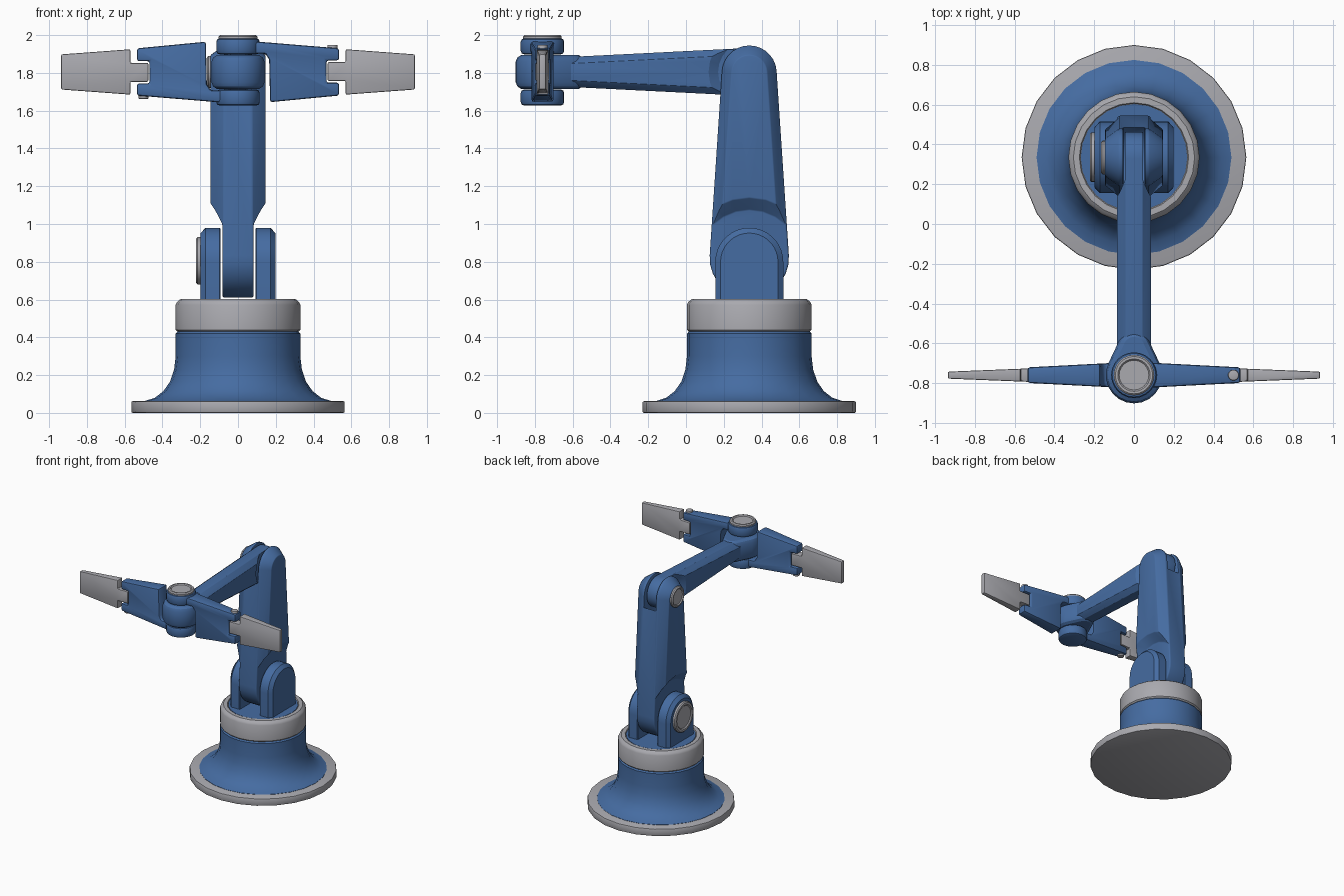
import bpy, bmesh, math

if "Cube" in bpy.data.objects:
    bpy.data.objects.remove(bpy.data.objects["Cube"])

def material(name, rgb):
    m = bpy.data.materials.new(name)
    m.diffuse_color = (*rgb, 1)
    m.use_nodes = True
    m.node_tree.nodes["Principled BSDF"].inputs["Base Color"].default_value = m.diffuse_color
    return m

BLUE = material("blue paint", (0.06, 0.15, 0.36))
GREY = material("light grey", (0.40, 0.40, 0.43))
CY = 0.335                      # y of the base, shoulder and elbow
SHOULDER, ELBOW = 0.805, 1.80   # joint heights
WY, WZ = -0.76, 1.805           # wrist centre

def finish(ob, mat, bevel=0.0, cutters=(), segments=2):
    """Apply cuts and bevel, colour and smooth."""
    if mat:
        ob.data.materials.append(mat)
    bpy.ops.object.select_all(action='DESELECT')
    ob.select_set(True)
    bpy.context.view_layer.objects.active = ob
    for c in cutters:
        m = ob.modifiers.new("cut", 'BOOLEAN')
        m.operation, m.solver, m.object = 'DIFFERENCE', 'EXACT', c
        bpy.ops.object.modifier_apply(modifier=m.name)
        bpy.data.objects.remove(c)
    if bevel:
        m = ob.modifiers.new("bevel", 'BEVEL')
        m.width, m.segments, m.limit_method = bevel, segments, 'ANGLE'
        m.angle_limit = math.radians(35)
        bpy.ops.object.modifier_apply(modifier=m.name)
    bpy.ops.object.shade_smooth_by_angle(angle=math.radians(32))
    return ob

def loft(name, layers, axis):
    """Closed solid through 2D outlines [(position, points)] stacked along an axis."""
    put = {'x': lambda p, a, b: (p, a, b), 'y': lambda p, a, b: (a, p, b),
           'z': lambda p, a, b: (a, b, p)}[axis]
    bm = bmesh.new()
    rings = [[bm.verts.new(put(p, a, b)) for a, b in pts] for p, pts in layers]
    n = len(rings[0])
    for r, s in zip(rings, rings[1:]):
        for i in range(n):
            j = (i + 1) % n
            bm.faces.new((r[i], r[j], s[j], s[i]))
    bm.faces.new(rings[0])
    bm.faces.new(rings[-1])
    bmesh.ops.recalc_face_normals(bm, faces=bm.faces)
    me = bpy.data.meshes.new(name)
    bm.to_mesh(me)
    bm.free()
    ob = bpy.data.objects.new(name, me)
    bpy.context.collection.objects.link(ob)
    return ob

def circle(a, b, r, n=24):
    return [(a + r * math.cos(2 * math.pi * i / n), b + r * math.sin(2 * math.pi * i / n))
            for i in range(n)]

def lathe(name, a, b, profile, axis):
    return loft(name, [(h, circle(a, b, r)) for r, h in profile], axis)

def capsule(c1, r1, c2, r2, inset=0.0, n=14):
    """Outline wrapped round two circles."""
    r1, r2 = r1 - inset, r2 - inset
    dx, dy = c2[0] - c1[0], c2[1] - c1[1]
    t, b = math.atan2(dy, dx), math.acos((r1 - r2) / math.hypot(dx, dy))
    pts = []
    for c, r, lo, hi in ((c2, r2, t - b, t + b), (c1, r1, t + b, t + 2 * math.pi - b)):
        for i in range(n + 1):
            w = lo + (hi - lo) * i / n
            pts.append((c[0] + r * math.cos(w), c[1] + r * math.sin(w)))
    return pts

def cone_cutters(z, x0, r0, x1, r1):
    """Pair of flared cutters thinning an arm on both sides of a joint."""
    return [lathe("cutter", CY, z, [(r0, s * x0), (r1, s * x1)], 'x') for s in (-1, 1)]

def cap(name, a, b, r, lo, hi, axis):
    """Grey joint cap with a dished centre."""
    d = 1 if hi > lo else -1
    ob = lathe(name, a, b, [(r, lo), (r, hi - d * 0.008), (r - 0.008, hi), (r * 0.8, hi),
                            (r * 0.73, hi - d * 0.008)], axis)
    return finish(ob, GREY)

# Base: foot disc, flared pedestal, turntable
finish(lathe("foot_disc", 0, CY, [(0.565, 0), (0.565, 0.062)], 'z'), GREY, 0.008)
finish(lathe("flared_pedestal", 0, CY,
             [(0.49, 0.055), (0.49, 0.064), (0.44, 0.08), (0.395, 0.115), (0.36, 0.165),
              (0.338, 0.23), (0.33, 0.30), (0.33, 0.42), (0.32, 0.43)], 'z'), BLUE)
finish(lathe("turntable_ring", 0, CY,
             [(0.32, 0.43), (0.33, 0.44), (0.33, 0.572), (0.322, 0.588), (0.305, 0.602),
              (0.275, 0.602), (0.27, 0.594)], 'z'), GREY)
finish(lathe("turntable_top", 0, CY, [(0.268, 0.57), (0.268, 0.599)], 'z'), BLUE)

# Shoulder brackets
def bracket(inset):
    r = 0.18 - inset
    arc = [(CY + r * math.cos(math.pi * i / 18), 0.80 + r * math.sin(math.pi * i / 18))
           for i in range(19)]
    return arc + [(CY - r, 0.59), (CY + r, 0.59)]

for s, side in ((-1, "left"), (1, "right")):
    finish(loft(side + "_shoulder_bracket",
                [(s * 0.092, bracket(0.006)), (s * 0.098, bracket(0)),
                 (s * 0.172, bracket(0)), (s * 0.198, bracket(0.028))], 'x'), BLUE)
cap("shoulder_cap", CY, SHOULDER, 0.125, -0.19, -0.222, 'x')

# Upper arm: chamfered, thinned at the shoulder, forked at the elbow
def upper(i):
    return capsule((CY, 0.82), 0.21, (CY, ELBOW), 0.145, i)

arm = loft("upper_arm", [(-0.145, upper(0.05)), (-0.075, upper(0)),
                         (0.075, upper(0)), (0.145, upper(0.05))], 'x')
cuts = cone_cutters(0.80, 0.083, 0.275, 0.16, 0.355)
cuts.append(lathe("cutter", CY, ELBOW, [(0.172, -0.055), (0.172, 0.055)], 'x'))
finish(arm, BLUE, 0.008, cuts)
cap("elbow_cap", CY, WZ, 0.085, -0.13, -0.165, 'x')

# Forearm: same idea, lying down
def fore(i):
    return capsule((CY, WZ), 0.127, (WY, WZ), 0.072, i)

arm = loft("forearm", [(-0.085, fore(0.035)), (-0.042, fore(0)),
                       (0.042, fore(0)), (0.085, fore(0.035))], 'x')
finish(arm, BLUE, 0.006, cone_cutters(WZ, 0.046, 0.165, 0.10, 0.235))

# Wrist hub on the forearm tip
def hub(i):
    return capsule((0, WY), 0.142, (0, -0.62), 0.082, i)

finish(loft("wrist_hub", [(1.715, hub(0.03)), (1.728, hub(0.01)), (1.75, hub(0)),
                          (1.86, hub(0)), (1.882, hub(0.01)), (1.895, hub(0.03))], 'z'), BLUE)
cap("wrist_cap", 0, WY, 0.102, 1.97, 2.0, 'z')

# Two gripper fingers, the left one being the right one turned upside down
FINGER = [(0.03, 1.965), (0.11, 1.965), (0.535, 1.93), (0.535, 1.866), (0.468, 1.866),
          (0.468, 1.748), (0.535, 1.748), (0.535, 1.68), (0.17, 1.645), (0.165, 1.87),
          (0.145, 1.902), (0.03, 1.902)]
TIP = [(0.57, 1.925), (0.936, 1.898), (0.936, 1.712), (0.57, 1.685), (0.57, 1.757),
       (0.475, 1.757), (0.475, 1.857), (0.57, 1.857)]

def blade(name, outline, s, t0, slope, mat, bevel):
    """Flat outline in x-z whose thickness shrinks outwards."""
    pts = [(s * x, WZ + s * (z - WZ)) for x, z in outline]
    ob = loft(name, [(-1, pts), (1, pts)], 'y')
    for v in ob.data.vertices:
        v.co.y = WY + v.co.y * (t0 - slope * abs(v.co.x))
    finish(ob, mat, bevel)

for s, side in ((-1, "left"), (1, "right")):
    blade(side + "_finger", FINGER, s, 0.067, 0.052, BLUE, 0.012)
    blade(side + "_fingertip", TIP, s, 0.055, 0.040, GREY, 0.007)
    finish(lathe(side + "_finger_ring", 0, WY,
                 [(0.115, WZ + s * 0.093), (0.115, WZ + s * 0.178)], 'z'), BLUE, 0.018)
    finish(lathe(side + "_finger_pin", s * 0.5, WY,
                 [(0.027, WZ + s * 0.09), (0.027, WZ + s * 0.143)], 'z'), GREY, 0.005)
